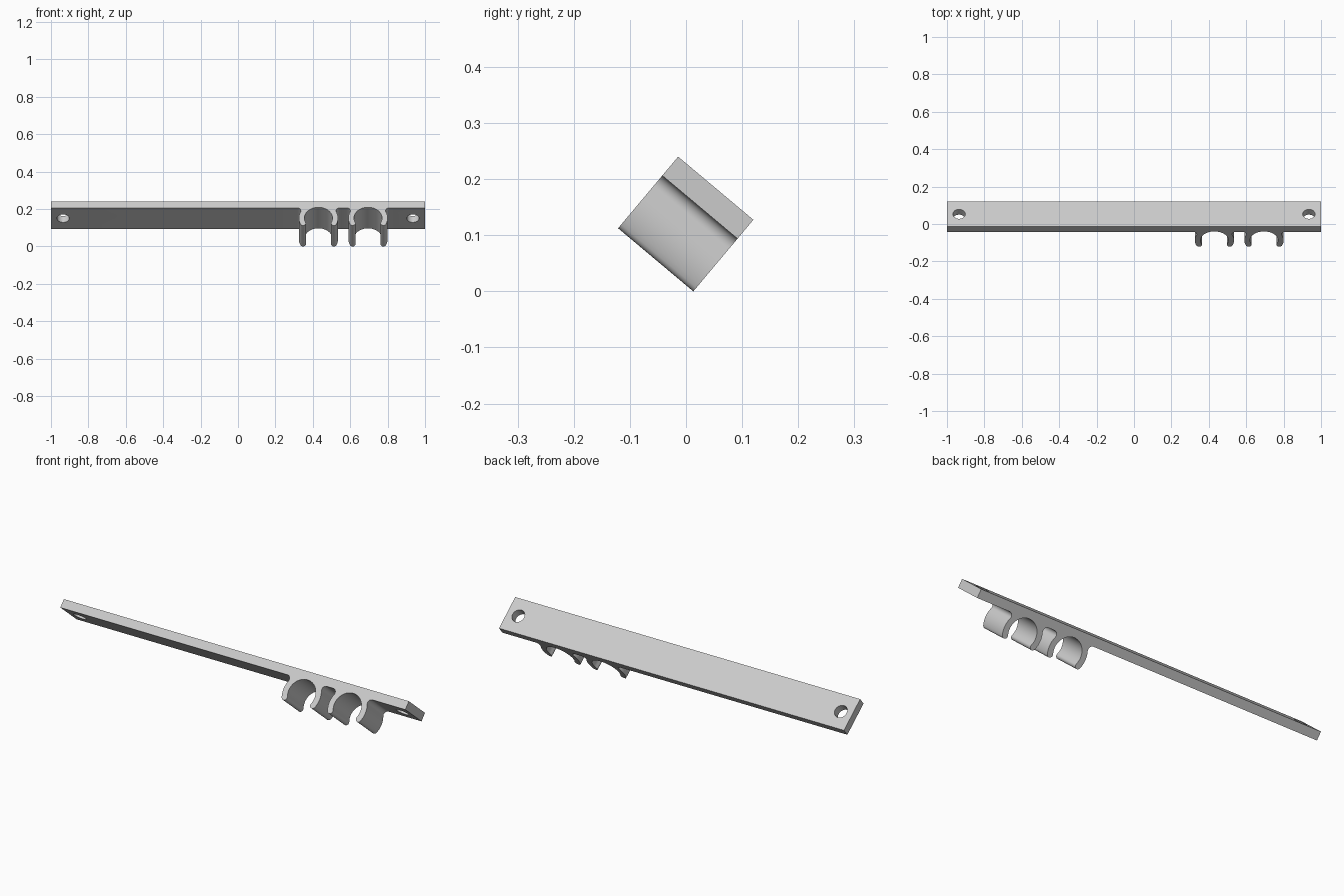
import bpy
import bmesh
from math import sin, cos, atan2, sqrt, pi, radians
from mathutils import Matrix

if "Cube" in bpy.data.objects:
    bpy.data.objects.remove(bpy.data.objects["Cube"])

# Sizes
THICK, WIDTH = 0.044, 0.175        # rail plate
CENTRE = 0.115                     # depth of the clip axes below the rail top
INNER, OUTER = 0.075, 0.105        # clip radii
FILLET, TILT = 0.02, radians(-40)
CLIPS = (0.43, 0.695)
HOLE_X, HOLE_R = 0.935, 0.033

grey = bpy.data.materials.new("light grey")
grey.use_nodes = True
colour = (0.6, 0.6, 0.6, 1)
grey.diffuse_color = colour
grey.node_tree.nodes["Principled BSDF"].inputs["Base Color"].default_value = colour


def arc(cx, cy, r, start, end, steps):
    """Points on an arc, leaving out the last one."""
    angles = [start + (end - start) * i / steps for i in range(steps)]
    return [(cx + r * cos(a), cy + r * sin(a)) for a in angles]


def half_clip():
    """Right half of a clip from the rail to the top of its bore (x, depth)."""
    mid, tip = (INNER + OUTER) / 2, (OUTER - INNER) / 2
    fy = THICK + FILLET - CENTRE
    fx = sqrt((OUTER + FILLET) ** 2 - fy ** 2)
    neck, end = atan2(fy, fx), radians(24)
    pts = arc(fx, fy, FILLET, -pi / 2, neck - pi, 8)
    pts += arc(0, 0, OUTER, neck, end, 10)
    pts += arc(mid * cos(end), mid * sin(end), tip, end, end + pi, 10)
    pts += arc(0, 0, INNER, end, -pi / 2, 24)
    return pts


# Outline of the rail with its clips
half = half_clip()
outline = [(-1, 0), (-1, THICK)]
for x in CLIPS:
    outline += [(x - h, CENTRE + v) for h, v in half]
    outline.append((x, CENTRE - INNER))
    outline += [(x + h, CENTRE + v) for h, v in reversed(half)]
outline += [(1, THICK), (1, 0)]

# Extrude the outline across the rail width
bm = bmesh.new()
face = bm.faces.new([bm.verts.new((x, 0, -d)) for x, d in outline])
swept = bmesh.ops.extrude_face_region(bm, geom=[face])["geom"]
bmesh.ops.translate(bm, vec=(0, WIDTH, 0),
                    verts=[g for g in swept if isinstance(g, bmesh.types.BMVert)])
bmesh.ops.recalc_face_normals(bm, faces=bm.faces)
mesh = bpy.data.meshes.new("clip_rail")
bm.to_mesh(mesh)
bm.free()
rail = bpy.data.objects.new("clip_rail", mesh)
mesh.materials.append(grey)
bpy.context.collection.objects.link(rail)

# Screw hole cutters at both ends
bm = bmesh.new()
for side in (-1, 1):
    bmesh.ops.create_cone(bm, cap_ends=True, segments=40, radius1=HOLE_R, radius2=HOLE_R,
                          depth=0.2, matrix=Matrix.Translation((side * HOLE_X, WIDTH / 2, 0)))
mesh = bpy.data.meshes.new("hole_cutter")
bm.to_mesh(mesh)
bm.free()
mesh.materials.append(grey)
cutter = bpy.data.objects.new("hole_cutter", mesh)
cutter.hide_render = True
bpy.context.collection.objects.link(cutter)

cut = rail.modifiers.new("screw holes", "BOOLEAN")
cut.operation = "DIFFERENCE"
cut.solver = "EXACT"
cut.object = cutter
bpy.context.view_layer.objects.active = rail
rail.select_set(True)
bpy.ops.object.modifier_apply(modifier=cut.name)
bpy.data.objects.remove(cutter)

# Smooth the round surfaces, then tilt the rail into place
bpy.ops.object.shade_smooth_by_angle(angle=radians(30))
rail.rotation_euler.x = TILT
rail.location = (0, -0.014, 0.24)
